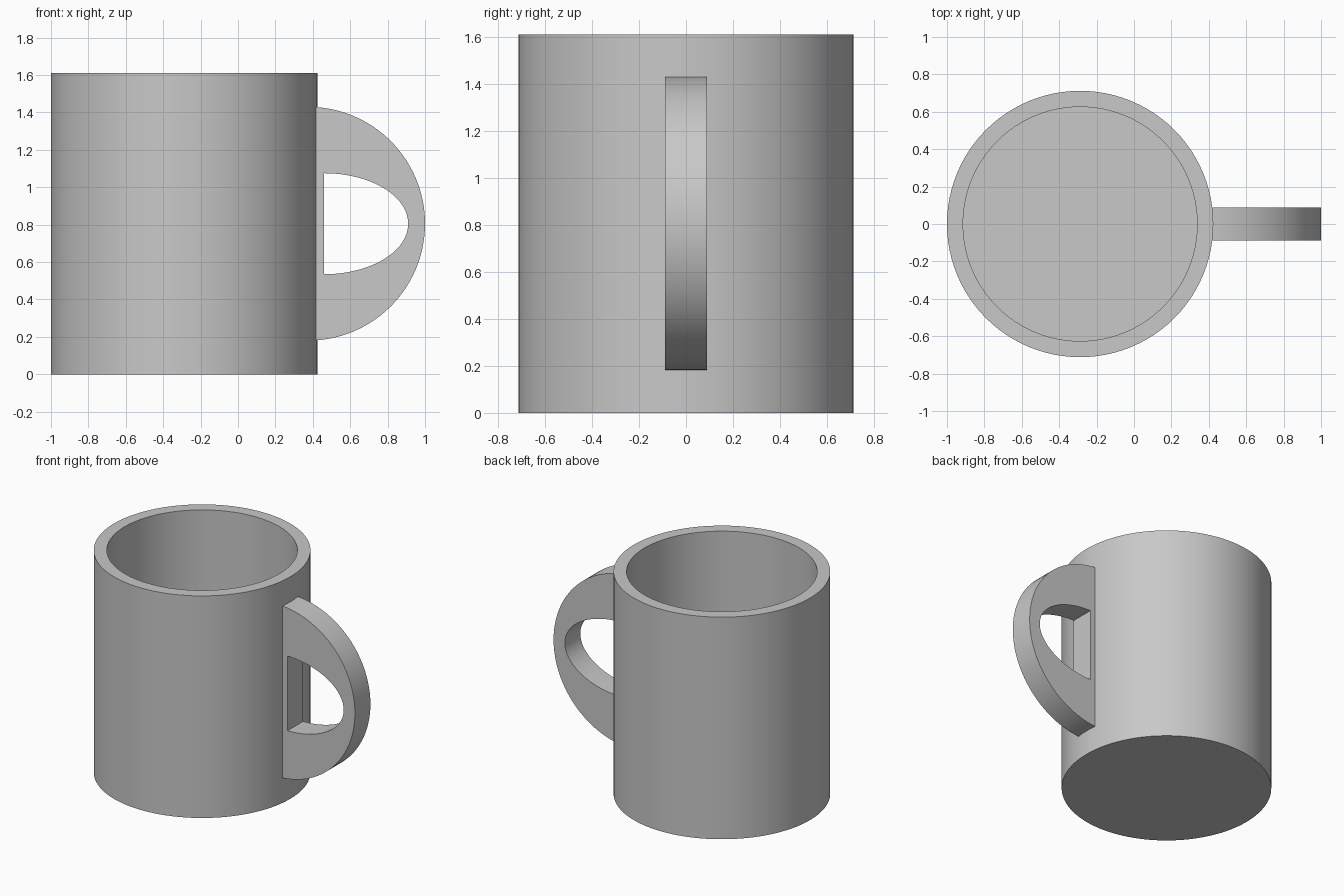
import bpy, bmesh, math
from mathutils import Vector

default = bpy.data.objects.get("Cube")
if default:
    bpy.data.objects.remove(default, do_unlink=True)

# Single plain ceramic colour
grey = bpy.data.materials.new("ceramic_grey")
grey.use_nodes = True
colour = (0.58, 0.58, 0.58, 1)
grey.diffuse_color = colour
grey.node_tree.nodes["Principled BSDF"].inputs["Base Color"].default_value = colour

CUP_X, RADIUS, WALL, HEIGHT = -0.288, 0.712, 0.086, 1.61
MID_Z = HEIGHT / 2


def finish(name, bm, location):
    bmesh.ops.remove_doubles(bm, verts=bm.verts, dist=0.0001)
    bmesh.ops.recalc_face_normals(bm, faces=bm.faces)
    mesh = bpy.data.meshes.new(name)
    bm.to_mesh(mesh)
    bm.free()
    mesh.materials.append(grey)
    obj = bpy.data.objects.new(name, mesh)
    obj.location = location
    bpy.context.collection.objects.link(obj)
    bpy.ops.object.select_all(action="DESELECT")
    obj.select_set(True)
    bpy.context.view_layer.objects.active = obj
    bpy.ops.object.shade_smooth_by_angle(angle=math.radians(30))
    return obj


# Cup: wall and floor profile revolved about its axis
bm = bmesh.new()
inner = RADIUS - WALL
profile = [(0, 0), (RADIUS, 0), (RADIUS, HEIGHT), (inner, HEIGHT), (inner, WALL), (0, WALL)]
verts = [bm.verts.new((r, 0, z)) for r, z in profile]
edges = [bm.edges.new(pair) for pair in zip(verts, verts[1:])]
bmesh.ops.spin(bm, geom=verts + edges, cent=(0, 0, 0), axis=(0, 0, 1),
               angle=math.tau, steps=96, use_merge=True)
finish("cup", bm, (CUP_X, 0, 0))

# Handle: round outer edge, D-shaped opening, flat sides
bm = bmesh.new()
STEPS, HALF_WIDTH = 48, 0.089


def half_ellipse(x, rx, rz):
    angles = [math.pi * (i / STEPS - 0.5) for i in range(STEPS + 1)]
    return [bm.verts.new((x + rx * math.cos(a), -HALF_WIDTH, rz * math.sin(a))) for a in angles]


outer = half_ellipse(0.375, 0.625, 0.625)
hole = half_ellipse(0.46, 0.45, 0.27)
count = len(outer)
for i in range(count):
    j = (i + 1) % count
    bm.faces.new((outer[i], outer[j], hole[j], hole[i]))
side = bmesh.ops.extrude_face_region(bm, geom=bm.faces[:], use_keep_orig=True)
moved = [g for g in side["geom"] if isinstance(g, bmesh.types.BMVert)]
bmesh.ops.translate(bm, verts=moved, vec=Vector((0, 2 * HALF_WIDTH, 0)))
finish("handle", bm, (0, 0, MID_Z))
